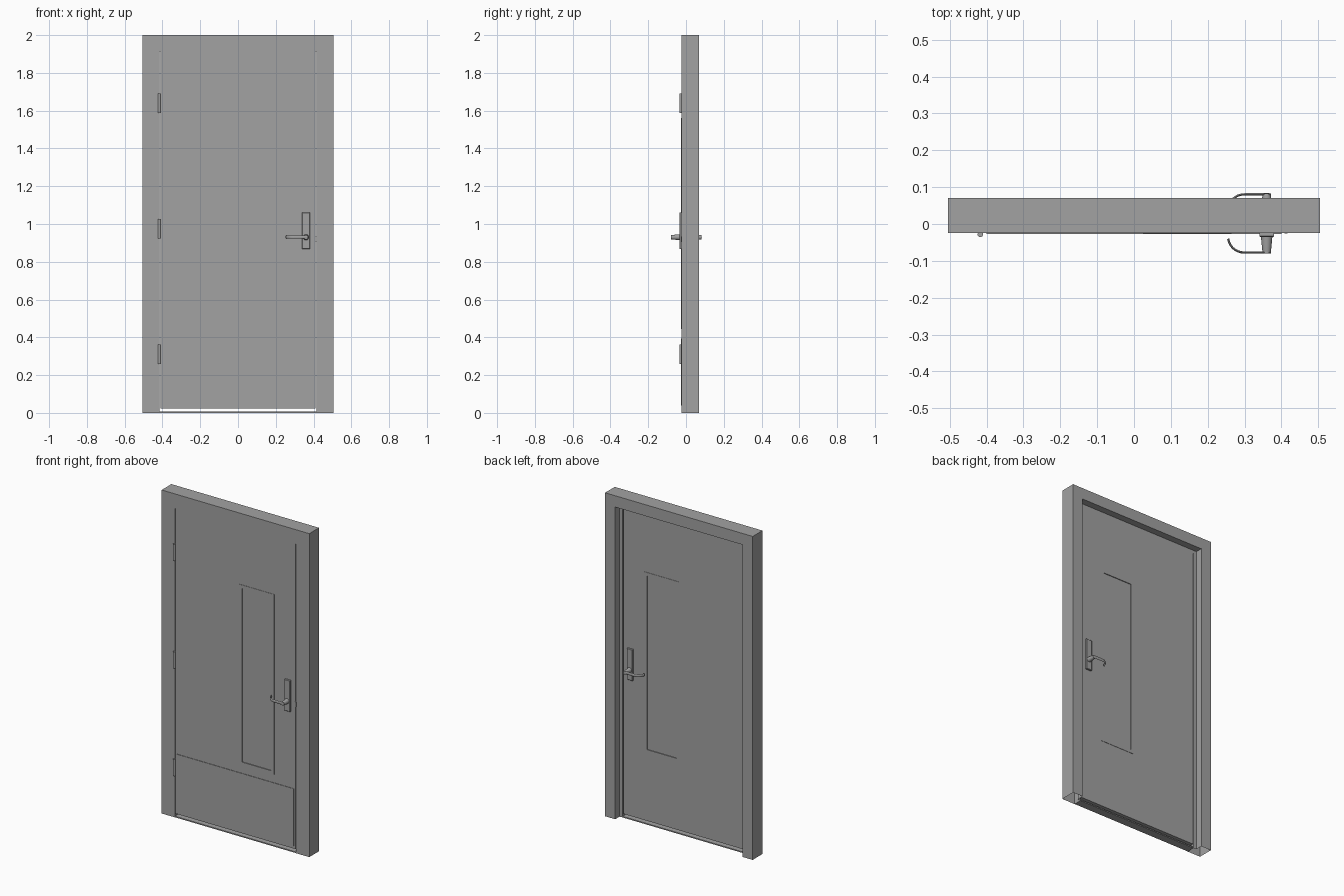
import bpy, bmesh, math

if "Cube" in bpy.data.objects:
    bpy.data.objects.remove(bpy.data.objects["Cube"])

grey = bpy.data.materials.new("door_grey")
grey.diffuse_color = (0.36, 0.36, 0.36, 1)
grey.use_nodes = True
grey.node_tree.nodes["Principled BSDF"].inputs["Base Color"].default_value = grey.diffuse_color

FRONT, BACK = -0.024, 0.027      # faces of the door leaf


def finish(name, bm, smooth=False):
    bmesh.ops.recalc_face_normals(bm, faces=bm.faces)
    me = bpy.data.meshes.new(name)
    bm.to_mesh(me)
    bm.free()
    me.materials.append(grey)
    ob = bpy.data.objects.new(name, me)
    bpy.context.collection.objects.link(ob)
    if smooth:
        bpy.ops.object.select_all(action='DESELECT')
        ob.select_set(True)
        bpy.context.view_layer.objects.active = ob
        bpy.ops.object.shade_smooth_by_angle(angle=math.radians(35))
    return ob


def loft(name, rings, closed=False, caps=True, smooth=False):
    """Skin a row of equal point rings."""
    bm = bmesh.new()
    vs = [[bm.verts.new(p) for p in r] for r in rings]
    n = len(vs[0])
    for i in range(len(vs) if closed else len(vs) - 1):
        a, b = vs[i], vs[(i + 1) % len(vs)]
        for j in range(n):
            k = (j + 1) % n
            bm.faces.new((a[j], a[k], b[k], b[j]))
    if caps and not closed:
        bm.faces.new(vs[0])
        bm.faces.new(vs[-1])
    return finish(name, bm, smooth)


def rect(x0, x1, z0, z1, y):
    return [(x0, y, z0), (x1, y, z0), (x1, y, z1), (x0, y, z1)]


def box(name, x0, x1, y0, y1, z0, z1):
    return loft(name, [rect(x0, x1, z0, z1, y0), rect(x0, x1, z0, z1, y1)])


def panel_with_hole(name, outer, inner, y0, y1):
    return loft(name, [rect(*outer, y0), rect(*outer, y1),
                       rect(*inner, y1), rect(*inner, y0)], closed=True)


def circle(cx, cz, r, y, n=24):
    return [(cx + r * math.cos(2 * math.pi * i / n), y,
             cz + r * math.sin(2 * math.pi * i / n)) for i in range(n)]


# Frame: stepped profile (inset, y) swept up, across and down, open at the floor
profile = [(0, -0.025), (0, 0.07), (0.07, 0.07), (0.07, BACK),
           (0.09, BACK), (0.09, -0.025)]
stations = [(-1, 0), (-1, 1), (1, 1), (1, 0)]
loft("door_frame", [[(s * (0.505 - i), y, top * (2 - i)) for i, y in profile]
                    for s, top in stations], caps=False)

# Leaf with window opening, glass and thin trims
window = (0.045, 0.245, 0.465, 1.54)
trim = (0.025, 0.265, 0.445, 1.56)
panel_with_hole("door_leaf", (-0.41, 0.41, 0.024, 1.91), window, FRONT, BACK)
box("window_glass", 0.045, 0.245, FRONT + 0.003, BACK - 0.003, 0.465, 1.54)
panel_with_hole("window_trim_front", trim, window, FRONT - 0.002, FRONT)
panel_with_hole("window_trim_back", trim, window, BACK, BACK + 0.002)

# Kick plate, threshold and strike plate
box("kick_plate", -0.40, 0.40, FRONT - 0.003, FRONT, 0.04, 0.395)
box("threshold", -0.415, 0.415, FRONT, BACK, 0, 0.007)
box("strike_plate", 0.409, 0.416, FRONT - 0.002, 0.0, 0.905, 0.935)

# Hinges: upright knuckles
for i, z in enumerate((0.31, 0.975, 1.64)):
    loft(f"hinge_{i + 1}",
         [[(x - 0.417, y - 0.028, z + h) for x, y, _ in
           [(0.0075 * math.cos(t * math.pi / 8), 0.0075 * math.sin(t * math.pi / 8), 0)
            for t in range(16)]] for h in (-0.052, 0.052)], smooth=True)

# Handle sets on both sides
for side, face, s in (("front", FRONT, -1), ("back", BACK, 1)):
    # Backplate with a small bevelled rim
    loft(f"handle_plate_{side}",
         [rect(0.340, 0.380, 0.867, 1.060, face),
          rect(0.340, 0.380, 0.867, 1.060, face + s * 0.009),
          rect(0.342, 0.378, 0.869, 1.058, face + s * 0.011)])
    # Tapered neck
    loft(f"handle_neck_{side}",
         [circle(0.360, 0.93, r, face + s * d)
          for r, d in ((0.0155, 0.010), (0.0145, 0.022), (0.011, 0.056))], smooth=True)
    # Lever: straight grip curving back towards the leaf
    path = [(0.368, 0.0535), (0.300, 0.0535)]
    path += [(0.300 - 0.044 * math.sin(a), 0.0135 + 0.040 * math.cos(a))
             for a in [math.radians(12 * k) for k in range(1, 7)]]
    path.append((0.2555, 0.016))
    rings = []
    for i, (x, d) in enumerate(path):
        p, q = path[max(i - 1, 0)], path[min(i + 1, len(path) - 1)]
        tx, td = q[0] - p[0], q[1] - p[1]
        m = math.hypot(tx, td)
        nx, nd = -td / m, tx / m
        ring = []
        for k in range(12):
            a = 2 * math.pi * k / 12
            w, h = 0.003 * math.cos(a), 0.009 * math.sin(a)
            ring.append((x + nx * w, face + s * (d + nd * w), 0.931 + h))
        rings.append(ring)
    loft(f"handle_lever_{side}", rings, smooth=True)
